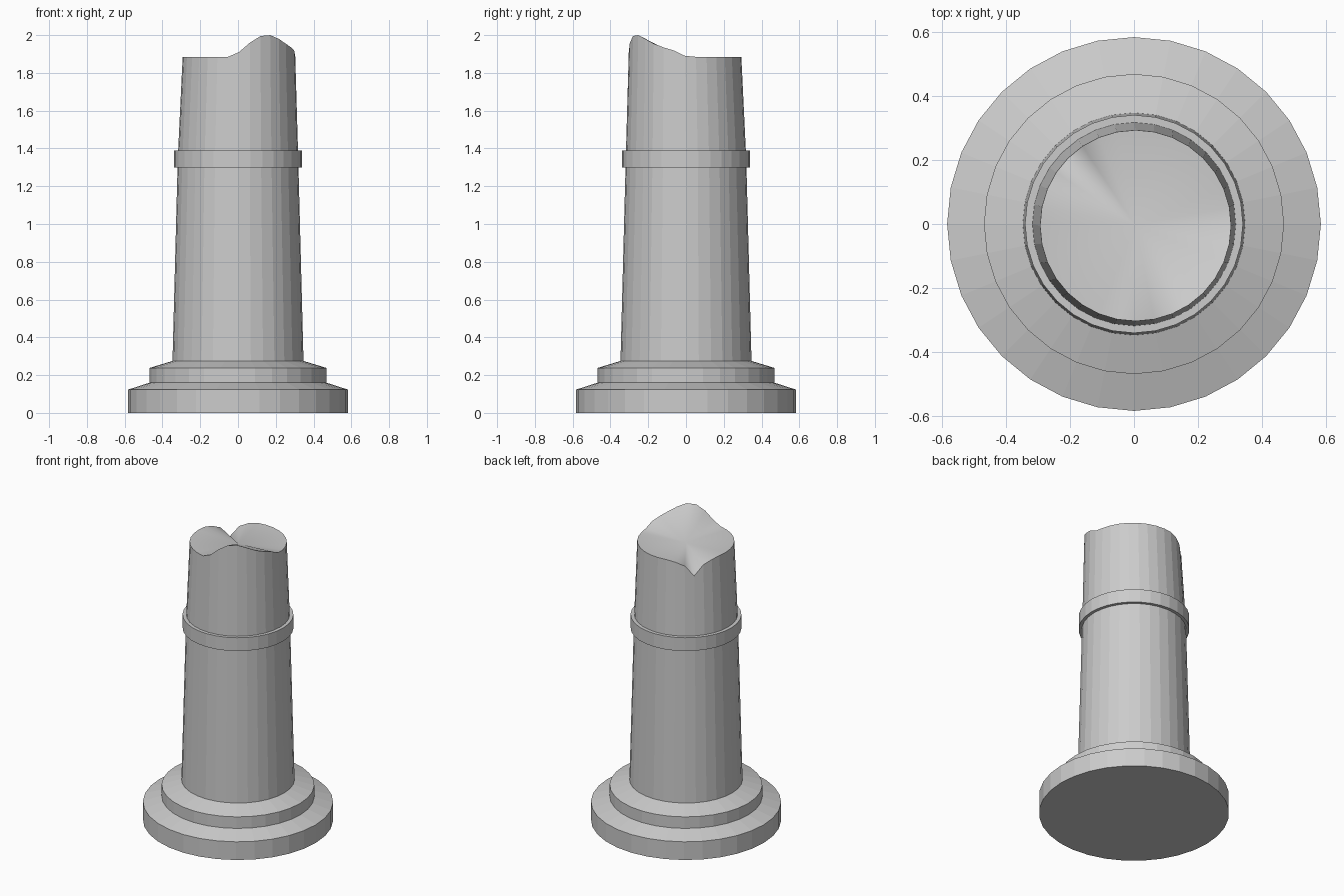
import bpy, bmesh
from math import cos, sin, radians

if "Cube" in bpy.data.objects:
    bpy.data.objects.remove(bpy.data.objects["Cube"])

N = 32                      # sides of every turned part
STEP = 360 / N


def ring_verts(bm, point):
    """One loop of N vertices; point(angle in degrees) gives each position."""
    return [bm.verts.new(point(i * STEP)) for i in range(N)]


def circle(r, z):
    return lambda a: (r * cos(radians(a)), r * sin(radians(a)), z)


def bridge(bm, low, high):
    return [bm.faces.new((low[i], low[(i + 1) % N], high[(i + 1) % N], high[i]))
            for i in range(N)]


def finish(bm, name):
    bmesh.ops.recalc_face_normals(bm, faces=bm.faces)
    mesh = bpy.data.meshes.new(name)
    bm.to_mesh(mesh)
    bm.free()
    obj = bpy.data.objects.new(name, mesh)
    bpy.context.collection.objects.link(obj)
    return obj


def turned(name, profile):
    """Closed solid from a (radius, height) profile."""
    bm = bmesh.new()
    loops = [ring_verts(bm, circle(r, z)) for r, z in profile]
    for low, high in zip(loops, loops[1:]):
        bridge(bm, low, high)
    bm.faces.new(loops[0])
    bm.faces.new(loops[-1])
    return finish(bm, name)


# Stepped base and neck band
turned("stepped_base", [(0.583, 0), (0.583, 0.123), (0.468, 0.16),
                        (0.468, 0.238), (0.347, 0.275)])
turned("neck_band", [(0.34, 1.30), (0.34, 1.39)])

# Broken rim heights by vertex index: peak at front right, notch at back left
RIM = 1.885
heights = {
    24: 1.91, 25: 1.96, 26: 1.995, 27: 2.0, 28: 1.98, 29: 1.955,
    30: 1.935, 31: 1.918, 0: 1.89,
    10: 1.875, 11: 1.852, 12: 1.784, 13: 1.852, 14: 1.875,
}


def rim_point(a):
    z = heights.get(round(a / STEP), RIM)
    return (0.005 + 0.298 * cos(radians(a)), -0.005 + 0.298 * sin(radians(a)), z)


# Tapered shaft with a broken top fanned to its centre
bm = bmesh.new()
foot = ring_verts(bm, circle(0.347, 0.27))
neck = ring_verts(bm, circle(0.319, 1.345))
rim = ring_verts(bm, rim_point)
bridge(bm, foot, neck)
bridge(bm, neck, rim)
bm.faces.new(foot)
centre = bm.verts.new((0.005, -0.005, 1.872))
for i in range(N):
    face = bm.faces.new((rim[i], rim[(i + 1) % N], centre))
    face.smooth = True
for i in range(N):
    edge = bm.edges.get((rim[i], rim[(i + 1) % N]))
    edge.smooth = False
finish(bm, "broken_shaft")
